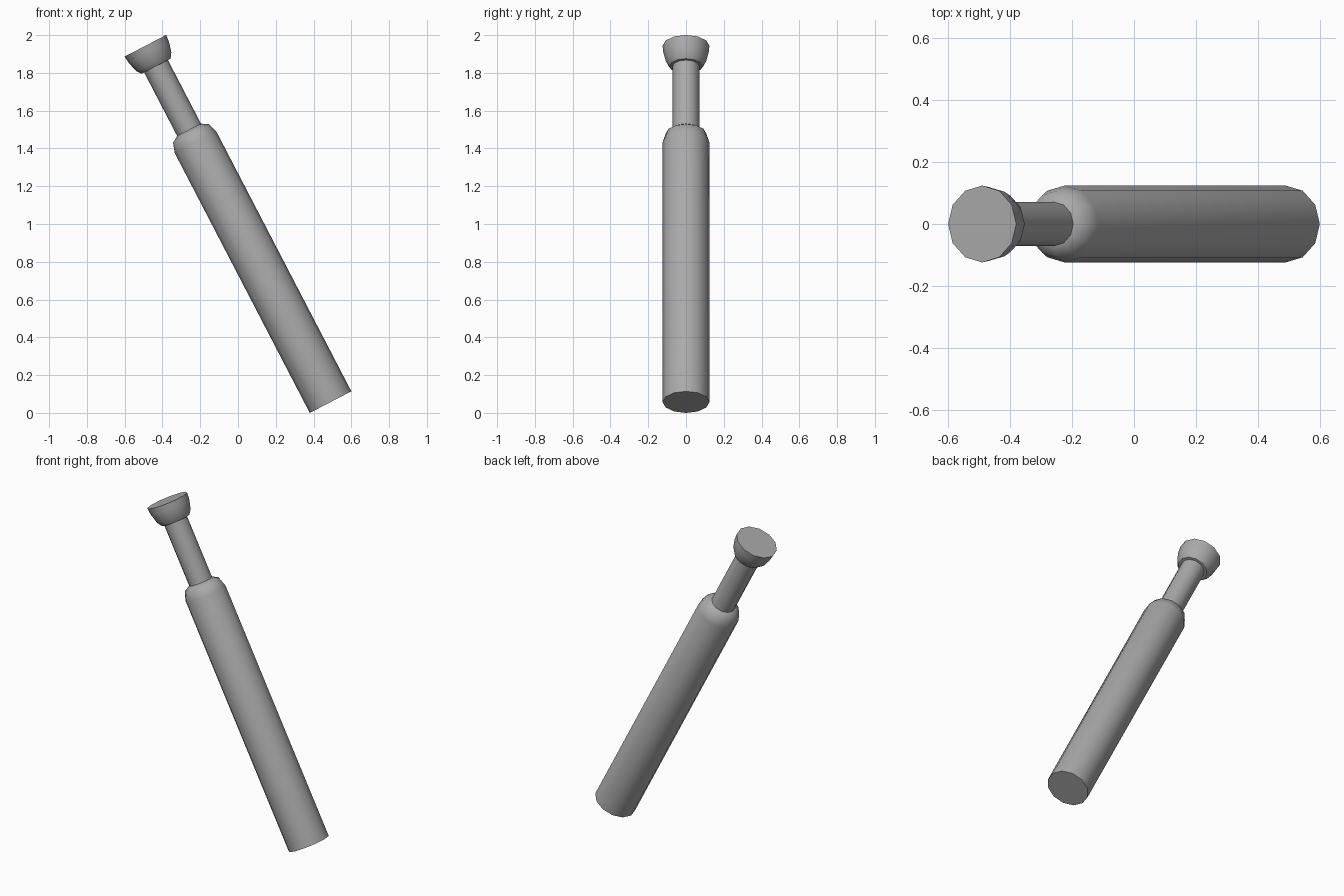
import bpy
import bmesh
import math
from mathutils import Matrix

cube = bpy.data.objects.get("Cube")
if cube:
    bpy.data.objects.remove(cube, do_unlink=True)

SIDES = 12
BASE = (0.49, 0, 0.057)
TILT = -math.atan2(0.98, 1.886)
PLACE = Matrix.Translation(BASE) @ Matrix.Rotation(TILT, 4, 'Y')

grey = bpy.data.materials.new("Plain Grey")
grey.use_nodes = True
colour = (0.4, 0.4, 0.4, 1)
grey.diffuse_color = colour
grey.node_tree.nodes["Principled BSDF"].inputs["Base Color"].default_value = colour


def turned_part(name, profile):
    """Turn (radius, height) pairs round the tilted axis and cap both ends."""
    bm = bmesh.new()
    rings = []
    for radius, height in profile:
        ring = []
        for i in range(SIDES):
            a = math.tau * i / SIDES
            ring.append(bm.verts.new((radius * math.cos(a), radius * math.sin(a), height)))
        rings.append(ring)
    for low, high in zip(rings, rings[1:]):
        for i in range(SIDES):
            j = (i + 1) % SIDES
            bm.faces.new((low[i], low[j], high[j], high[i]))
    bm.faces.new(rings[0][::-1])
    bm.faces.new(rings[-1])
    bm.transform(PLACE)
    mesh = bpy.data.meshes.new(name)
    bm.to_mesh(mesh)
    bm.free()
    mesh.materials.append(grey)
    obj = bpy.data.objects.new(name, mesh)
    bpy.context.collection.objects.link(obj)
    bpy.ops.object.select_all(action='DESELECT')
    obj.select_set(True)
    bpy.context.view_layer.objects.active = obj
    bpy.ops.object.shade_smooth_by_angle(angle=math.radians(50))


# Long barrel with a rounded shoulder
turned_part("barrel", [(0.124, 0), (0.124, 1.55), (0.107, 1.603), (0.07, 1.625)])
# Slim neck, sunk a little into both neighbours
turned_part("neck", [(0.071, 1.58), (0.071, 2.03)])
# Flared end knob
turned_part("end_knob", [(0.087, 2.004), (0.106, 2.032), (0.12, 2.085), (0.124, 2.126)])
